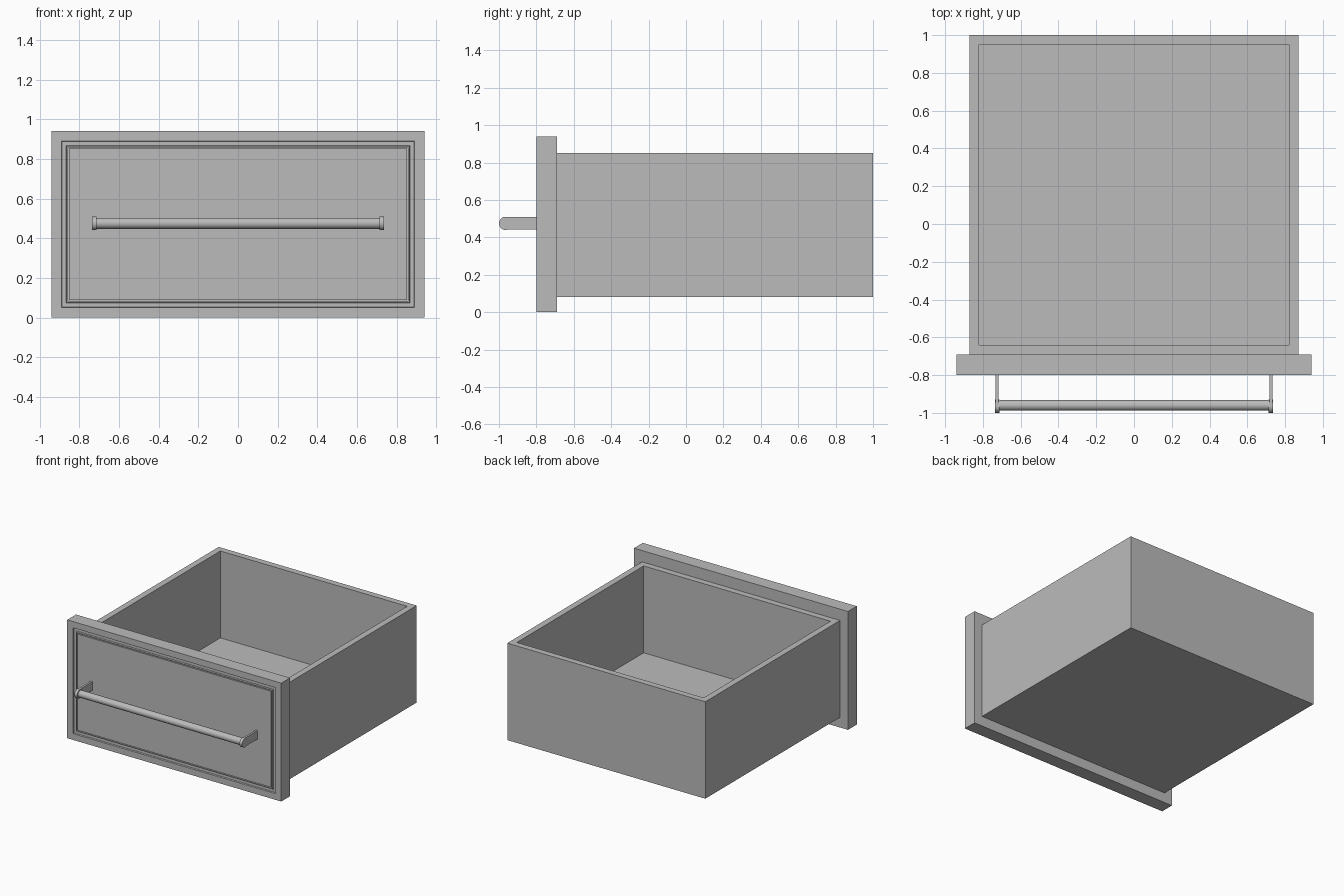
import bpy, bmesh
from math import radians, pi
from mathutils import Matrix, Vector

if "Cube" in bpy.data.objects:
    bpy.data.objects.remove(bpy.data.objects["Cube"])

GREY = (0.5, 0.5, 0.5, 1.0)
grey = bpy.data.materials.new("satin grey")
grey.use_nodes = True
grey.diffuse_color = GREY
grey.node_tree.nodes["Principled BSDF"].inputs["Base Color"].default_value = GREY


def finish(bm, name):
    bmesh.ops.recalc_face_normals(bm, faces=bm.faces[:])
    mesh = bpy.data.meshes.new(name)
    bm.to_mesh(mesh)
    bm.free()
    mesh.materials.append(grey)
    obj = bpy.data.objects.new(name, mesh)
    bpy.context.collection.objects.link(obj)
    return obj


def add_box(bm, low, high):
    low, high = Vector(low), Vector(high)
    place = Matrix.Translation((low + high) / 2) @ Matrix.Diagonal((*(high - low), 1))
    bmesh.ops.create_cube(bm, size=1, matrix=place)


def face_toward(bm, direction):
    return max(bm.faces, key=lambda f: f.calc_center_median().dot(Vector(direction)))


def add_rod(bm, x, y, z, radius, length):
    place = Matrix.Translation((x, y, z)) @ Matrix.Rotation(pi / 2, 4, 'Y')
    bmesh.ops.create_cone(bm, cap_ends=True, segments=32, radius1=radius,
                          radius2=radius, depth=length, matrix=place)


def smooth(obj):
    bpy.ops.object.select_all(action='DESELECT')
    obj.select_set(True)
    bpy.context.view_layer.objects.active = obj
    bpy.ops.object.shade_smooth_by_angle(angle=radians(35))


# Open drawer box: inset the top and push it down to the floor
bm = bmesh.new()
add_box(bm, (-0.87, -0.69, 0.08), (0.87, 1.0, 0.85))
top = face_toward(bm, (0, 0, 1))
bmesh.ops.inset_region(bm, faces=[top], thickness=0.07)
cavity = bmesh.ops.extrude_discrete_faces(bm, faces=[top])["faces"][0]
bmesh.ops.translate(bm, verts=cavity.verts, vec=(0, 0, -0.69))
finish(bm, "drawer_box")

# Front panel with a shallow moulding and a narrow groove around the field
bm = bmesh.new()
add_box(bm, (-0.94, -0.80, 0), (0.94, -0.69, 0.94))
field = face_toward(bm, (0, -1, 0))
bm.normal_update()
for width, depth in ((0.07, 0), (0.004, -0.01), (0.03, 0), (0.004, 0.01),
                     (0.009, 0), (0.001, -0.015), (0.006, 0), (0.001, 0.015)):
    bmesh.ops.inset_region(bm, faces=[field], thickness=width, depth=depth)
    bm.normal_update()
finish(bm, "front_panel")

# Handle bar
HANDLE_Z = 0.475
bm = bmesh.new()
add_rod(bm, 0, -0.96, HANDLE_Z, 0.028, 1.44)
smooth(finish(bm, "handle_bar"))

# Flat mounting arms with round end caps
for side, x in (("left", 0.725), ("right", -0.725)):
    bm = bmesh.new()
    add_box(bm, (x - 0.008, -0.965, HANDLE_Z - 0.034),
            (x + 0.008, -0.795, HANDLE_Z + 0.034))
    finish(bm, side + "_handle_arm")
    bm = bmesh.new()
    add_rod(bm, x, -0.965, HANDLE_Z, 0.035, 0.024)
    smooth(finish(bm, side + "_handle_cap"))
